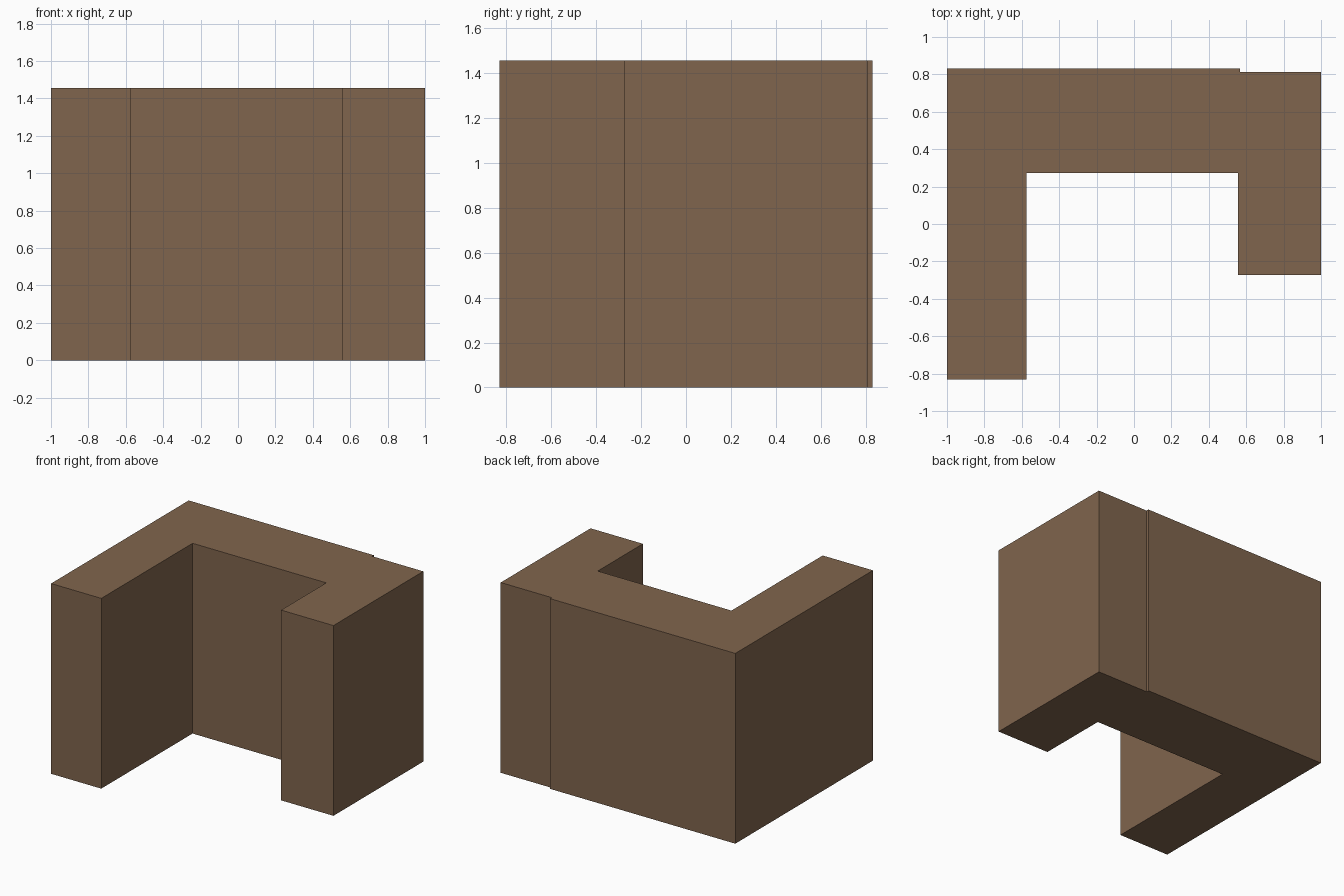
import bpy, bmesh

if "Cube" in bpy.data.objects:
    bpy.data.objects.remove(bpy.data.objects["Cube"])

HEIGHT = 1.456

# Single flat brown
brown = bpy.data.materials.new("brown")
brown.diffuse_color = (0.216, 0.130, 0.075, 1.0)
brown.use_nodes = True
brown.node_tree.nodes["Principled BSDF"].inputs["Base Color"].default_value = brown.diffuse_color

# U-shaped footprint: long left wing, back range, short right wing with a slight step at the back
footprint = [
    (-1.0, -0.832), (-0.575, -0.832), (-0.575, 0.272), (0.557, 0.272),
    (0.557, -0.274), (1.0, -0.274), (1.0, 0.812), (0.567, 0.812),
    (0.567, 0.832), (-1.0, 0.832),
]

# Extrude the footprint into a closed block
bm = bmesh.new()
base = bm.faces.new([bm.verts.new((x, y, 0)) for x, y in footprint])
ext = bmesh.ops.extrude_face_region(bm, geom=[base], use_keep_orig=True)
top = [v for v in ext["geom"] if isinstance(v, bmesh.types.BMVert)]
bmesh.ops.translate(bm, verts=top, vec=(0, 0, HEIGHT))
bmesh.ops.recalc_face_normals(bm, faces=bm.faces)

mesh = bpy.data.meshes.new("building_block")
bm.to_mesh(mesh)
bm.free()
mesh.materials.append(brown)
bpy.context.collection.objects.link(bpy.data.objects.new("building_block", mesh))
